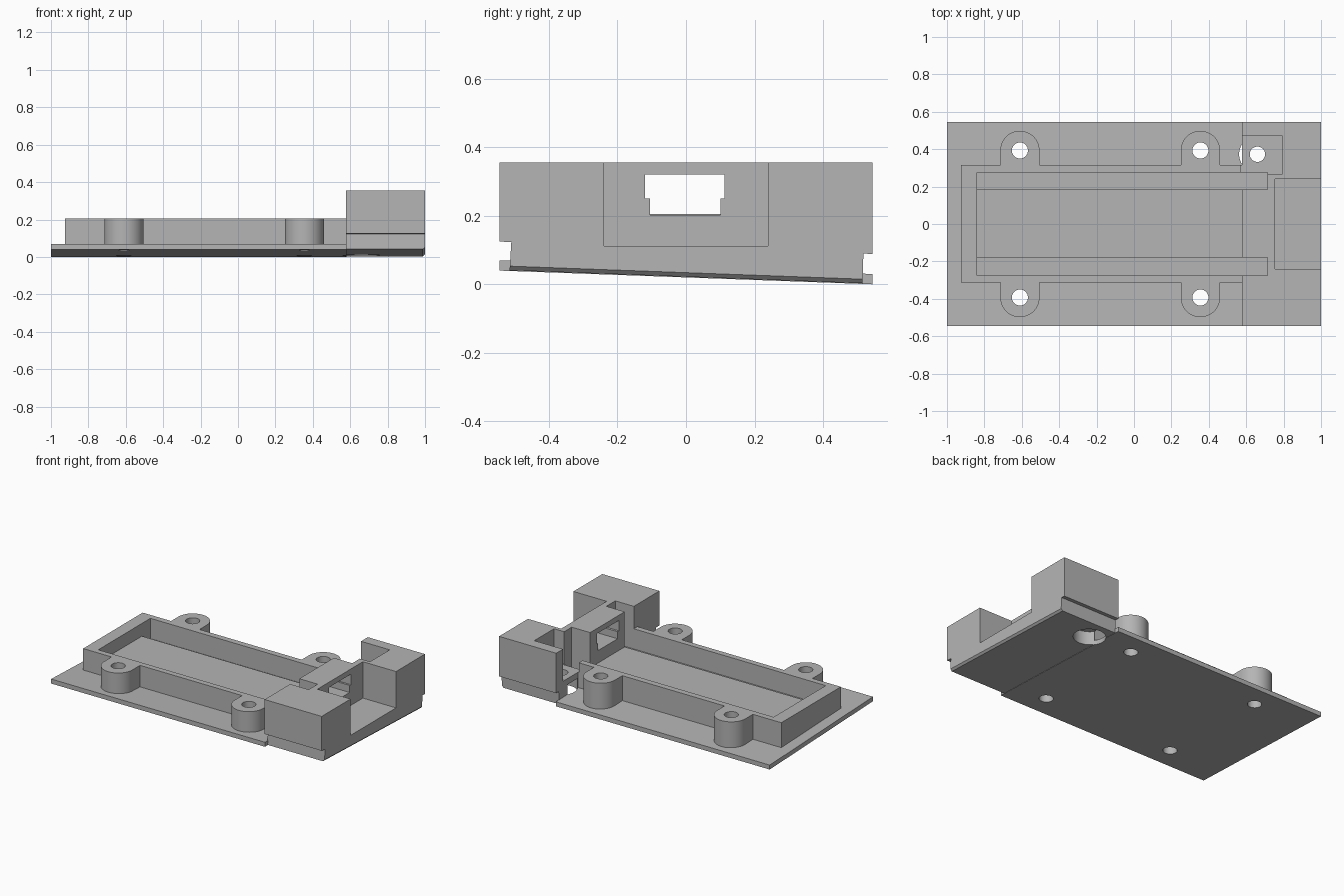
import bpy, bmesh, math

cube = bpy.data.objects.get("Cube")
if cube:
    bpy.data.objects.remove(cube, do_unlink=True)

grey = bpy.data.materials.new("light grey")
grey.use_nodes = True
grey.diffuse_color = (0.46, 0.46, 0.46, 1)
grey.node_tree.nodes["Principled BSDF"].inputs["Base Color"].default_value = (0.46, 0.46, 0.46, 1)


def make(name, bm):
    bmesh.ops.recalc_face_normals(bm, faces=bm.faces)
    mesh = bpy.data.meshes.new(name)
    bm.to_mesh(mesh)
    bm.free()
    mesh.materials.append(grey)
    ob = bpy.data.objects.new(name, mesh)
    bpy.context.scene.collection.objects.link(ob)
    return ob


def prism(name, profile, x0, x1, chamfer=0):
    """Extrude a (y, z) outline along x, optionally chamfering the far lower edge."""
    bm = bmesh.new()
    face = bm.faces.new([bm.verts.new((x0, y, z)) for y, z in profile])
    out = bmesh.ops.extrude_face_region(bm, geom=[face])
    verts = [g for g in out["geom"] if isinstance(g, bmesh.types.BMVert)]
    bmesh.ops.translate(bm, verts=verts, vec=(x1 - x0, 0, 0))
    if chamfer:
        edge = [e for e in bm.edges if all(v.co.x > x1 - 0.001 and v.co.z < 0.05 for v in e.verts)]
        bmesh.ops.recalc_face_normals(bm, faces=bm.faces)
        bmesh.ops.bevel(bm, geom=edge, offset=chamfer, segments=1, affect='EDGES')
    return make(name, bm)


def box(name, x0, x1, y0, y1, z0, z1):
    return prism(name, [(y0, z0), (y1, z0), (y1, z1), (y0, z1)], x0, x1)


def cylinder(name, x, y, r, z0, z1):
    bm = bmesh.new()
    bmesh.ops.create_cone(bm, cap_ends=True, segments=48, radius1=r, radius2=r, depth=z1 - z0)
    bmesh.ops.translate(bm, verts=bm.verts, vec=(x, y, (z0 + z1) / 2))
    return make(name, bm)


def combine(target, tool, operation):
    mod = target.modifiers.new("combine", 'BOOLEAN')
    mod.operation, mod.solver, mod.object = operation, 'EXACT', tool
    bpy.context.view_layer.objects.active = target
    bpy.ops.object.modifier_apply(modifier=mod.name)
    bpy.data.objects.remove(tool, do_unlink=True)


TOP = 0.205
# Base plate, tilted with a flat underside
case = prism("mounting_case", [(-0.545, 0.04), (0.545, 0), (0.545, 0.03), (-0.545, 0.07)], -1, 0.58)

# End block with a groove under its two long sides
block = prism("end_block", [(-0.515, 0.041), (0.515, 0.003), (0.518, 0.09), (0.545, 0.088),
                            (0.545, 0.355), (-0.545, 0.355), (-0.545, 0.125), (-0.51, 0.123)],
              0.578, 1, chamfer=0.012)
combine(case, block, 'UNION')

# Raised frame and screw bosses
combine(case, box("frame", -0.925, 0.6, -0.313, 0.315, 0.035, TOP), 'UNION')
bosses = [(x, side) for x in (-0.61, 0.355) for side in (-1, 1)]
for x, side in bosses:
    base = 0.028 if side > 0 else 0.05
    y0, y1 = sorted((side * 0.29, side * 0.393))
    combine(case, box("boss_web", x - 0.105, x + 0.105, y0, y1, base, TOP), 'UNION')
    combine(case, cylinder("boss", x, side * 0.393, 0.105, base, TOP), 'UNION')

# Screw holes
for x, side in bosses:
    combine(case, cylinder("boss_hole", x, side * 0.393, 0.043, -0.2, 0.5), 'DIFFERENCE')

# Board recess, with deeper slots along both sides running into the block
combine(case, box("recess", -0.84, 0.579, -0.19, 0.19, 0.12, 0.6), 'DIFFERENCE')
combine(case, box("slot_front", -0.84, 0.715, -0.275, -0.18, 0.07, 0.6), 'DIFFERENCE')
combine(case, box("slot_back", -0.84, 0.715, 0.185, 0.275, 0.07, 0.6), 'DIFFERENCE')

# Open channel and stepped connector window
combine(case, box("channel", 0.755, 1.2, -0.24, 0.24, 0.112, 0.6), 'DIFFERENCE')
window = [(-0.105, 0.203), (0.1, 0.203), (0.1, 0.25), (0.113, 0.25),
          (0.113, 0.32), (-0.12, 0.32), (-0.12, 0.25), (-0.105, 0.25)]
combine(case, prism("window", window, 0.5, 0.8), 'DIFFERENCE')

# Corner pocket, its screw hole and the wide bore underneath
combine(case, box("pocket", 0.572, 0.79, 0.265, 0.473, 0.14, 0.6), 'DIFFERENCE')
combine(case, cylinder("pocket_hole", 0.66, 0.373, 0.041, -0.2, 0.6), 'DIFFERENCE')
combine(case, cylinder("wide_bore", 0.66, 0.373, 0.098, -0.2, 0.1), 'DIFFERENCE')

# Smooth round walls, crisp edges
bpy.ops.object.select_all(action='DESELECT')
case.select_set(True)
bpy.context.view_layer.objects.active = case
bpy.ops.object.shade_smooth_by_angle(angle=math.radians(30))
